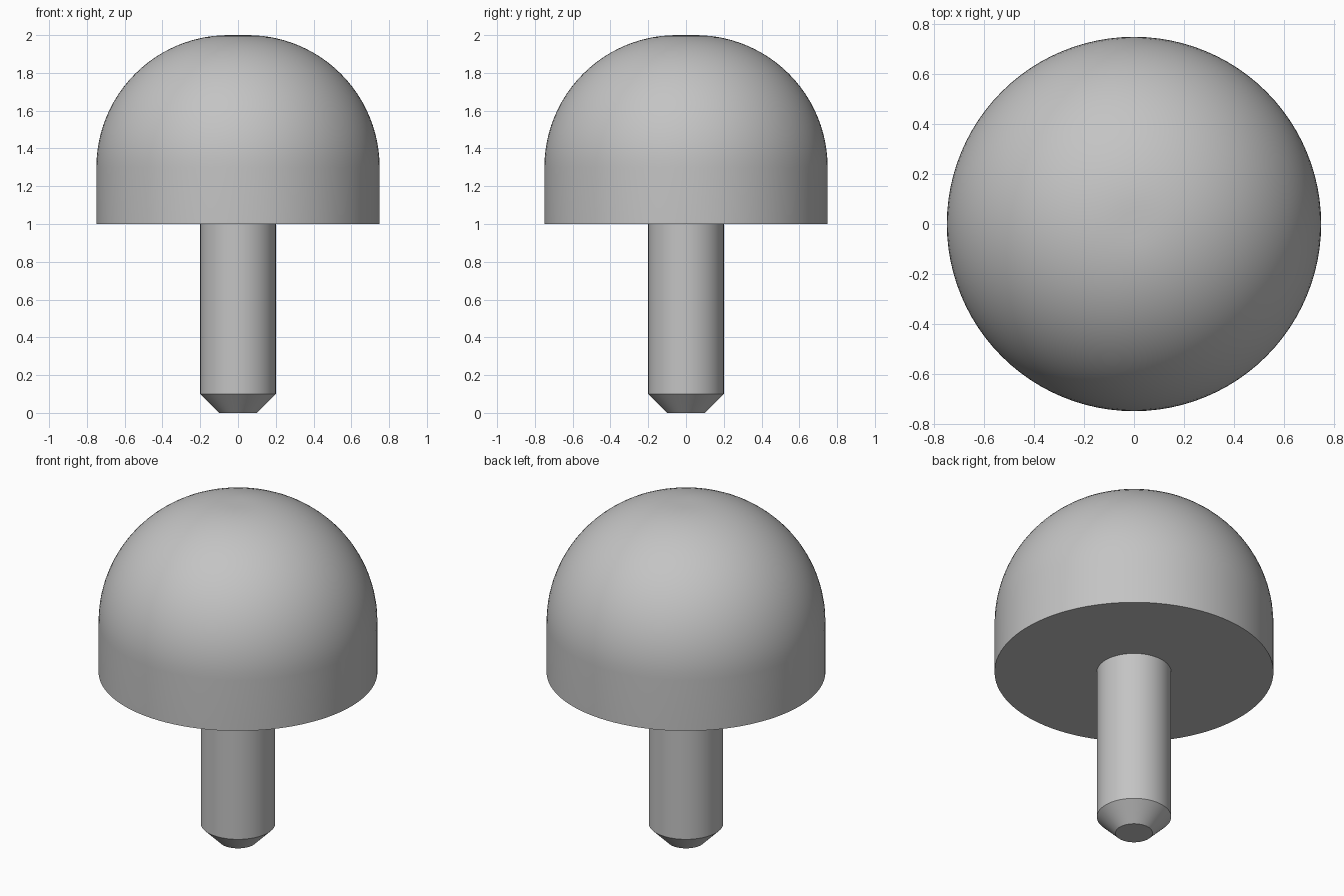
import bpy
import bmesh
from math import sin, cos, pi, radians

cube = bpy.data.objects.get("Cube")
if cube:
    bpy.data.objects.remove(cube, do_unlink=True)

SEGMENTS = 96
ARC_STEPS = 24

grey = bpy.data.materials.new("plain grey")
grey.use_nodes = True
colour = (0.55, 0.55, 0.55, 1)
grey.diffuse_color = colour
grey.node_tree.nodes["Principled BSDF"].inputs["Base Color"].default_value = colour


def lathe(name, profile):
    """Revolve a (radius, height) profile, listed bottom to top, about z."""
    bm = bmesh.new()
    rings = []
    for r, z in profile:
        count = SEGMENTS if r > 0 else 1
        rings.append([bm.verts.new((r * cos(2 * pi * i / SEGMENTS),
                                    r * sin(2 * pi * i / SEGMENTS), z))
                      for i in range(count)])
    for low, high in zip(rings, rings[1:]):
        for i in range(SEGMENTS):
            j = (i + 1) % SEGMENTS
            corners = [low[i % len(low)], low[j % len(low)],
                       high[j % len(high)], high[i % len(high)]]
            bm.faces.new(list(dict.fromkeys(corners)))
    mesh = bpy.data.meshes.new(name)
    bm.to_mesh(mesh)
    bm.free()
    mesh.materials.append(grey)
    obj = bpy.data.objects.new(name, mesh)
    bpy.context.collection.objects.link(obj)
    bpy.ops.object.select_all(action='DESELECT')
    obj.select_set(True)
    bpy.context.view_layer.objects.active = obj
    bpy.ops.object.shade_smooth_by_angle(angle=radians(30))
    return obj


# Shaft with a chamfered tip, open where it meets the head
shaft_radius, head_bottom, chamfer = 0.2, 1.0, 0.1
lathe("shaft", [(0, 0), (shaft_radius - chamfer, 0),
                (shaft_radius, chamfer), (shaft_radius, head_bottom)])

# Head: flat underside, short straight wall, large fillet up to a small flat
head_radius, top, fillet = 0.75, 2.0, 0.7
arc = [(head_radius - fillet + fillet * cos(pi / 2 * i / ARC_STEPS),
        top - fillet + fillet * sin(pi / 2 * i / ARC_STEPS))
       for i in range(ARC_STEPS + 1)]
lathe("domed_head", [(shaft_radius, head_bottom), (head_radius, head_bottom)]
      + arc + [(0, top)])
